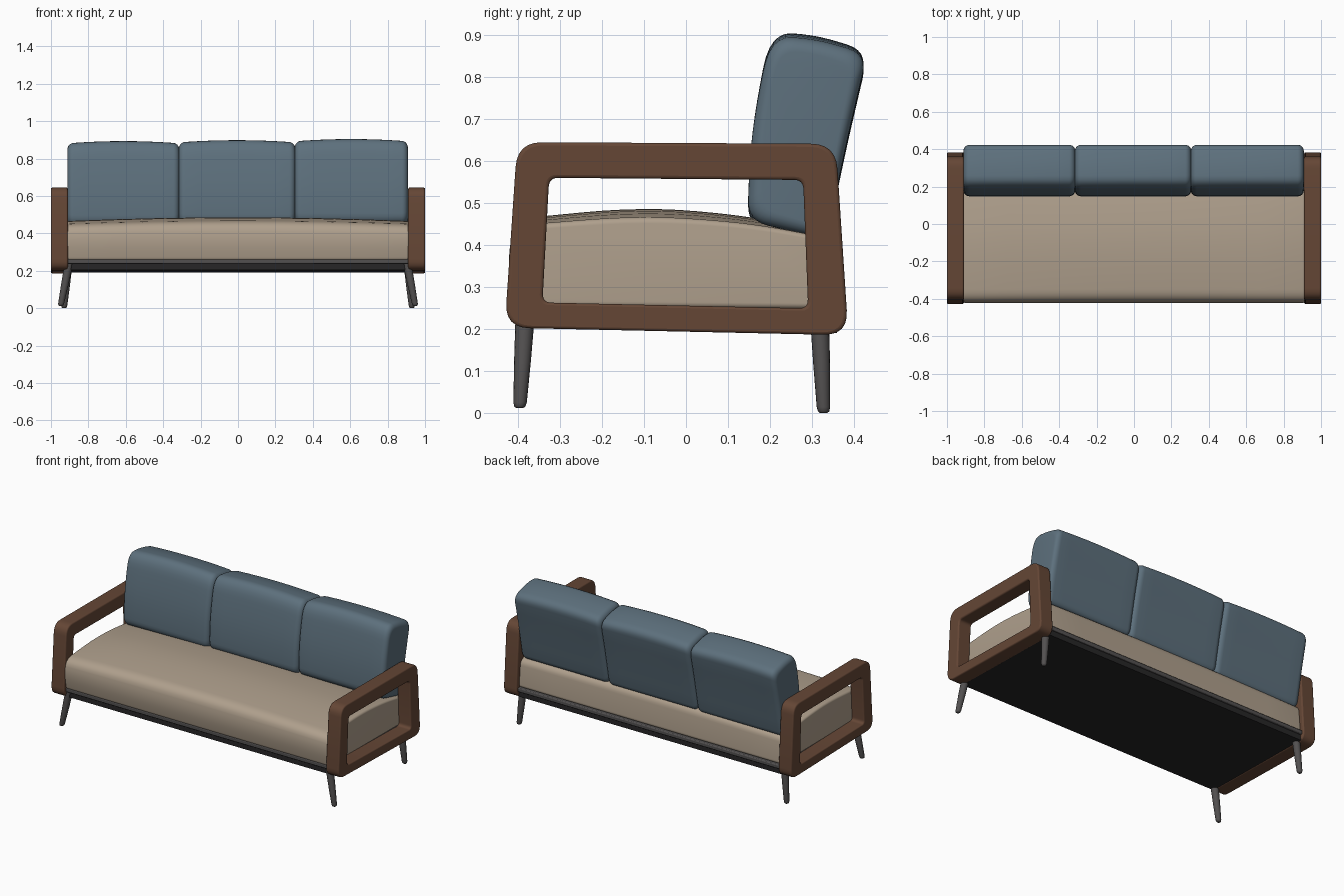
import bpy, bmesh, math
from mathutils import Vector

if "Cube" in bpy.data.objects:
    bpy.data.objects.remove(bpy.data.objects["Cube"], do_unlink=True)


def material(name, color):
    m = bpy.data.materials.new(name)
    m.use_nodes = True
    m.diffuse_color = (*color, 1)
    m.node_tree.nodes["Principled BSDF"].inputs["Base Color"].default_value = (*color, 1)
    return m


WOOD = material("brown wood", (0.13, 0.062, 0.036))
BLUE = material("slate blue fabric", (0.11, 0.163, 0.205))
BEIGE = material("beige fabric", (0.43, 0.35, 0.265))
METAL = material("dark grey metal", (0.085, 0.08, 0.08))
BLACK = material("black lining", (0.02, 0.019, 0.02))


def finish(name, bm, mats, angle=40, bevel=0):
    bmesh.ops.recalc_face_normals(bm, faces=bm.faces)
    me = bpy.data.meshes.new(name)
    bm.to_mesh(me)
    bm.free()
    ob = bpy.data.objects.new(name, me)
    bpy.context.collection.objects.link(ob)
    for m in mats:
        me.materials.append(m)
    if bevel:
        mod = ob.modifiers.new("soft edges", "BEVEL")
        mod.width, mod.segments, mod.limit_method = bevel, 3, "ANGLE"
        mod.angle_limit = math.radians(50)
    bpy.ops.object.select_all(action="DESELECT")
    ob.select_set(True)
    bpy.context.view_layer.objects.active = ob
    bpy.ops.object.shade_smooth_by_angle(angle=math.radians(angle))
    return ob


def rounded(corners, n=6):
    """Outline in (y, z) from corners (y, z, radius), each turned into a curve."""
    pts = []
    for i, (y, z, r) in enumerate(corners):
        p = Vector((y, z))
        a = Vector(corners[i - 1][:2]) - p
        b = Vector(corners[(i + 1) % len(corners)][:2]) - p
        a = p + a.normalized() * min(r, a.length * 0.48)
        b = p + b.normalized() * min(r, b.length * 0.48)
        for k in range(n + 1):
            t = k / n
            pts.append(a * (1 - t) ** 2 + p * 2 * t * (1 - t) + b * t * t)
    return pts


def loft(bm, outline, sections):
    """Sections (x, inset, drop) along x: the outline shrinks by inset, its top sinks by drop."""
    ys, zs = [p.x for p in outline], [p.y for p in outline]
    cy, cz = (min(ys) + max(ys)) / 2, (min(zs) + max(zs)) / 2
    hy, hz = (max(ys) - min(ys)) / 2, (max(zs) - min(zs)) / 2
    rings = []
    for x, inset, drop in sections:
        sy, sz = 1 - inset / hy, 1 - inset / hz
        ring = []
        for p in outline:
            up = max(0, (p.y - cz) / hz)
            ring.append(bm.verts.new((x, cy + (p.x - cy) * sy, cz + (p.y - cz) * sz - drop * up)))
        rings.append(ring)
    for r0, r1 in zip(rings, rings[1:]):
        for i in range(len(r0)):
            bm.faces.new((r0[i - 1], r0[i], r1[i], r1[i - 1]))
    bm.faces.new(rings[0])
    bm.faces.new(rings[-1])


def pillow(name, x0, x1, corners, mat, r, crown):
    # quarter-round ends with a gentle crown across the width
    xm, half = (x0 + x1) / 2, (x1 - x0) / 2
    steps = [(half - r * (1 - math.sin(a)), r * (1 - math.cos(a)))
             for a in (math.pi / 2 * k / 6 for k in range(6, -1, -1))]
    steps += [((half - r) * f, 0) for f in (0.75, 0.5, 0.25)]
    side = [(d, i, crown * (d / half) ** 2) for d, i in steps]
    sections = [(xm - d, i, c) for d, i, c in side] + [(xm, 0, 0)]
    sections += [(xm + d, i, c) for d, i, c in reversed(side)]
    bm = bmesh.new()
    loft(bm, rounded(corners), sections)
    return finish(name, bm, [mat], 60)


# Arm frames: rounded wooden loops
outer = rounded([(-0.432, 0.203, 0.06), (-0.402, 0.645, 0.06), (0.357, 0.641, 0.06), (0.387, 0.185, 0.06)])
inner = rounded([(-0.342, 0.263, 0.022), (-0.326, 0.56, 0.022), (0.279, 0.555, 0.022), (0.291, 0.249, 0.022)])
for label, s in (("right", -1), ("left", 1)):
    bm = bmesh.new()
    loops = [[bm.verts.new((s * x, p.x, p.y)) for p in line]
             for x, line in ((0.91, outer), (1.0, outer), (1.0, inner), (0.91, inner))]
    for j in range(4):
        a, b = loops[j - 1], loops[j]
        for i in range(len(a)):
            bm.faces.new((a[i - 1], a[i], b[i], b[i - 1]))
    finish(label + "_arm_frame", bm, [WOOD], 40, 0.008)

# Seat cushion
pillow("seat_cushion", -0.915, 0.915,
       [(-0.408, 0.253, 0.02), (-0.426, 0.36, 0.1), (-0.408, 0.462, 0.06), (-0.1, 0.492, 0.3),
        (0.16, 0.468, 0.1), (0.345, 0.425, 0.04), (0.36, 0.247, 0.02)], BEIGE, 0.014, 0.02)

# Back cushions, leaning backwards
back = [(0.146, 0.455, 0.05), (0.154, 0.66, 0.2), (0.2, 0.905, 0.09), (0.31, 0.897, 0.05),
        (0.432, 0.86, 0.05), (0.378, 0.62, 0.2), (0.335, 0.41, 0.04)]
for label, x0, x1, dz in (("right", -0.912, -0.314, -0.008), ("middle", -0.316, 0.306, -0.003),
                          ("left", 0.304, 0.908, 0.003)):
    pillow(label + "_back_cushion", x0, x1, [(y, z + dz, r) for y, z, r in back], BLUE, 0.032, 0.012)

# Base frame with dark lining underneath
for name, mat, top, bottom, inset in (("base_rail", METAL, 0.062, 0.038, 0), ("base_lining", BLACK, 0.04, 0.004, 0.012)):
    bm = bmesh.new()
    f, b = -0.41 + inset, 0.372 - inset
    loft(bm, [Vector(p) for p in ((f, 0.2 + bottom), (f, 0.2 + top), (b, 0.186 + top), (b, 0.186 + bottom))],
         [(-0.912, 0, 0), (0.912, 0, 0)])
    finish(name, bm, [mat], 40, 0.005 if mat is METAL else 0)


# Tapered, slightly splayed legs
def leg(name, top, foot):
    bm = bmesh.new()
    top, foot = Vector(top), Vector(foot)
    rings = []
    for t, r in ((0, 0.023), (0.5, 0.02), (0.94, 0.016), (0.985, 0.0135), (1, 0.009)):
        c = top.lerp(foot, t)
        rings.append([bm.verts.new(c + Vector((r * math.cos(a), r * math.sin(a), 0)))
                      for a in (math.tau * k / 16 for k in range(16))])
    for r0, r1 in zip(rings, rings[1:]):
        for i in range(16):
            bm.faces.new((r0[i - 1], r0[i], r1[i], r1[i - 1]))
    bm.faces.new(rings[0])
    bm.faces.new(rings[-1])
    finish(name, bm, [METAL], 50)


for label, s in (("right", -1), ("left", 1)):
    leg(label + "_front_leg", (s * 0.905, -0.383, 0.235), (s * 0.948, -0.396, 0.012))
    leg(label + "_back_leg", (s * 0.908, 0.318, 0.235), (s * 0.93, 0.328, 0))
